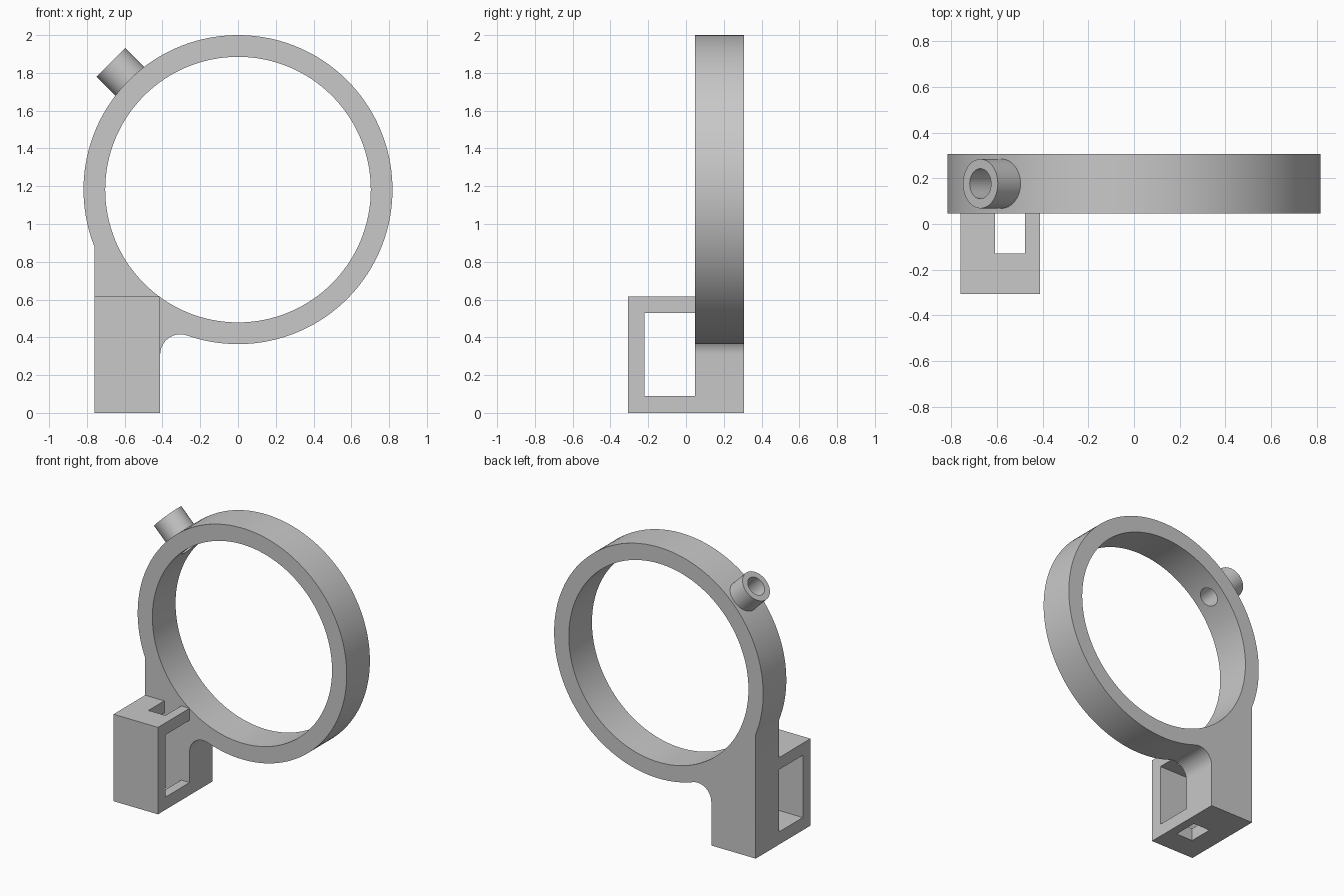
import bpy, bmesh, math
from mathutils import Matrix, Vector

if "Cube" in bpy.data.objects:
    bpy.data.objects.remove(bpy.data.objects["Cube"])

grey = bpy.data.materials.new("plain grey")
grey.use_nodes = True
grey.diffuse_color = (0.58, 0.58, 0.58, 1)
grey.node_tree.nodes["Principled BSDF"].inputs["Base Color"].default_value = (0.58, 0.58, 0.58, 1)

# Main dimensions
CZ, R_OUT, R_IN = 1.182, 0.818, 0.703
Y_FRONT, Y_BACK = 0.047, 0.306
Y_MID = (Y_FRONT + Y_BACK) / 2
X_LEFT, X_RIGHT = -0.76, -0.412


def make(name, bm):
    bmesh.ops.recalc_face_normals(bm, faces=bm.faces)
    mesh = bpy.data.meshes.new(name)
    bm.to_mesh(mesh)
    bm.free()
    mesh.materials.append(grey)
    ob = bpy.data.objects.new(name, mesh)
    bpy.context.collection.objects.link(ob)
    return ob


def prism(name, points, offset):
    bm = bmesh.new()
    face = bm.faces.new([bm.verts.new(p) for p in points])
    ext = bmesh.ops.extrude_face_region(bm, geom=[face])["geom"]
    bmesh.ops.translate(bm, vec=offset, verts=[v for v in ext if isinstance(v, bmesh.types.BMVert)])
    return make(name, bm)


def cylinder(name, radius, start, end, sides):
    start, end = Vector(start), Vector(end)
    axis = end - start
    turn = axis.to_track_quat("Z", "Y").to_matrix().to_4x4()
    bm = bmesh.new()
    bmesh.ops.create_cone(bm, cap_ends=True, segments=sides, radius1=radius, radius2=radius,
                          depth=axis.length, matrix=Matrix.Translation((start + end) / 2) @ turn)
    return make(name, bm)


def box(name, low, high):
    low, high = Vector(low), Vector(high)
    bm = bmesh.new()
    bmesh.ops.create_cube(bm, size=1, matrix=Matrix.Translation((low + high) / 2)
                          @ Matrix.Diagonal((*(high - low), 1)))
    return make(name, bm)


def combine(target, other, operation):
    other.hide_render = True
    mod = target.modifiers.new(operation, "BOOLEAN")
    mod.operation, mod.object, mod.solver = operation, other, "EXACT"
    bpy.context.view_layer.objects.active = target
    bpy.ops.object.modifier_apply(modifier=mod.name)
    bpy.data.objects.remove(other)


def arc(cx, cz, radius, a, b, steps):
    angles = [a + (b - a) * i / steps for i in range(steps + 1)]
    return [(cx + radius * math.cos(t), Y_FRONT, cz + radius * math.sin(t)) for t in angles]


# Ring and post in one outline, joined by a fillet on the inner side
fillet = 0.107
fx = X_RIGHT + fillet
fz = CZ - math.sqrt((R_OUT + fillet) ** 2 - fx ** 2)
join = math.atan2(CZ - fz, -fx)
start = math.pi + math.acos(-X_LEFT / R_OUT)
outline = arc(0, CZ, R_OUT, start, join - math.pi, 110)
outline += arc(fx, fz, fillet, join, math.pi, 14)[1:]
outline += [(X_RIGHT, Y_FRONT, 0), (X_LEFT, Y_FRONT, 0)]
ring = prism("ring_and_post", outline, (0, Y_BACK - Y_FRONT, 0))

# Angled tube on the ring, bored through the wall
out = Vector((-1, 0, 1)).normalized()
hub = Vector((0, Y_MID, CZ))
combine(ring, cylinder("tube", 0.108, hub + out * 0.76, hub + out * 0.952, 48), "UNION")
combine(ring, cylinder("opening", R_IN, (0, -0.1, CZ), (0, 0.5, CZ), 128), "DIFFERENCE")
combine(ring, cylinder("bore", 0.066, hub + out * 0.6, hub + out * 1.1, 40), "DIFFERENCE")

# Bracket in front of the post, with a side window and a slot in top and bottom
section = [(Y_FRONT, 0), (-Y_BACK, 0), (-Y_BACK, 0.615), (Y_FRONT, 0.615),
           (Y_FRONT, 0.53), (-0.22, 0.53), (-0.22, 0.09), (Y_FRONT, 0.09)]
bracket = prism("bracket", [(X_LEFT, y, z) for y, z in section], (X_RIGHT - X_LEFT, 0, 0))
combine(bracket, box("slot", (-0.61, -0.13, -0.1), (-0.477, 0.1, 0.8)), "DIFFERENCE")

# Smooth curved walls, sharp edges
for ob in (ring, bracket):
    bpy.ops.object.select_all(action="DESELECT")
    ob.select_set(True)
    bpy.context.view_layer.objects.active = ob
    bpy.ops.object.shade_smooth_by_angle(angle=math.radians(30))
